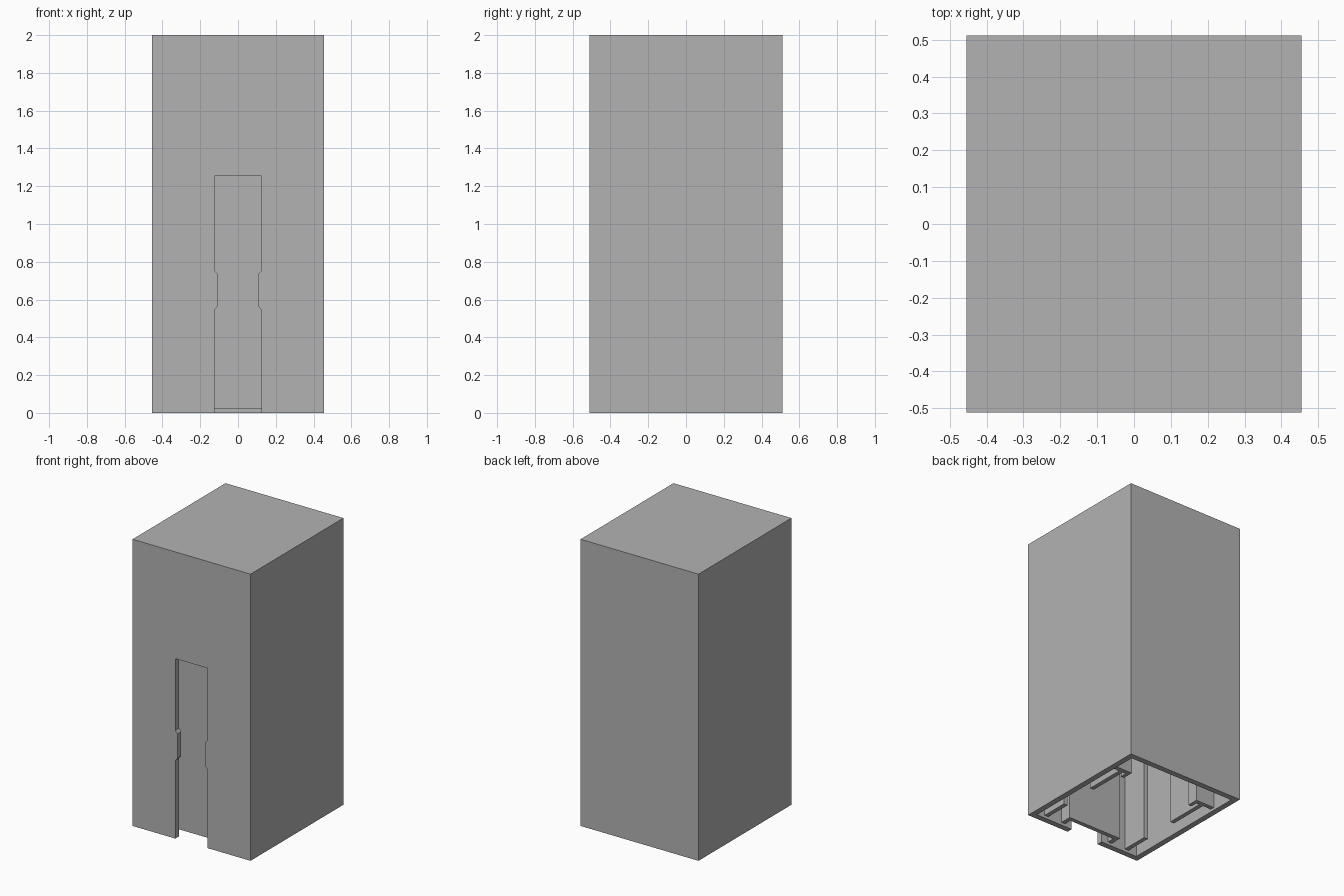
import bpy
import bmesh

default_cube = bpy.data.objects.get("Cube")
if default_cube:
    bpy.data.objects.remove(default_cube, do_unlink=True)

GREY = (0.45, 0.45, 0.45, 1.0)
grey = bpy.data.materials.new("plain_grey")
grey.use_nodes = True
grey.diffuse_color = GREY
grey.node_tree.nodes["Principled BSDF"].inputs["Base Color"].default_value = GREY

HALF_X, HALF_Y, HEIGHT, WALL = 0.455, 0.512, 2.0, 0.04
RIB_FOOT = 0.02
CEILING = HEIGHT - WALL


def prism(name, outline, start, end, axis="z"):
    """Extrude a flat outline along z (xy outline) or y (xz outline)."""
    place = (lambda u, v, w: (u, v, w)) if axis == "z" else (lambda u, v, w: (u, w, v))
    bm = bmesh.new()
    face = bm.faces.new([bm.verts.new(place(u, v, start)) for u, v in outline])
    grown = bmesh.ops.extrude_face_region(bm, geom=[face])
    tips = [g for g in grown["geom"] if isinstance(g, bmesh.types.BMVert)]
    shift = place(0, 0, end - start)
    bmesh.ops.translate(bm, verts=tips, vec=shift)
    bmesh.ops.recalc_face_normals(bm, faces=bm.faces)
    mesh = bpy.data.meshes.new(name)
    bm.to_mesh(mesh)
    bm.free()
    mesh.materials.append(grey)
    obj = bpy.data.objects.new(name, mesh)
    bpy.context.collection.objects.link(obj)
    return obj


def rect(x0, x1, y0, y1):
    return [(x0, y0), (x1, y0), (x1, y1), (x0, y1)]


def mirrored(outline):
    return [(-u, v) for u, v in reversed(outline)]


# Outer shell, hollow and open underneath
shell = prism("outer_shell", rect(-HALF_X, HALF_X, -HALF_Y, HALF_Y), 0, HEIGHT)
inner_x, inner_y = HALF_X - WALL, HALF_Y - WALL
cavity = prism("cavity_cutter", rect(-inner_x, inner_x, -inner_y, inner_y), -0.1, CEILING)

# Front slot with a narrow waist
slot_side = [(0.125, -0.1), (0.125, 0.545), (0.108, 0.565),
             (0.108, 0.735), (0.125, 0.755), (0.125, 1.255)]
slot = prism("slot_cutter", slot_side + mirrored(slot_side),
             -HALF_Y - 0.1, -inner_y + 0.02, axis="y")

for cutter in (cavity, slot):
    cutter.hide_render = True
    cut = shell.modifiers.new(cutter.name, "BOOLEAN")
    cut.operation = "DIFFERENCE"
    cut.solver = "EXACT"
    cut.object = cutter
bpy.context.view_layer.update()
finished = bpy.data.meshes.new_from_object(
    shell.evaluated_get(bpy.context.evaluated_depsgraph_get()))
shell.modifiers.clear()
shell.data = finished
for cutter in (cavity, slot):
    bpy.data.objects.remove(cutter, do_unlink=True)

# Channel behind the slot: back plate, two side rails and a roof
PLATE_FRONT, PLATE_BACK = -0.42, -0.39
FRONT = -inner_y - 0.01
prism("slot_back_plate", rect(-0.21, 0.21, PLATE_FRONT, PLATE_BACK), RIB_FOOT, CEILING)

# Inner ribs and guide hooks, the same on both sides
guide = [(inner_x + 0.01, 0.27), (inner_x + 0.01, 0.30), (0.27, 0.30),
         (0.27, 0.22), (0.295, 0.22), (0.295, 0.27), (0.32, 0.27),
         (0.32, -0.02), (0.35, -0.02), (0.35, 0.27)]
ribs = {
    "slot_side_rail": rect(0.18, 0.21, FRONT, PLATE_FRONT),
    "front_rib": rect(0.32, 0.35, FRONT, -0.28),
    "side_guide": guide,
}
for name, outline in ribs.items():
    prism("left_" + name, outline, RIB_FOOT, CEILING)
    prism("right_" + name, mirrored(outline), RIB_FOOT, CEILING)
